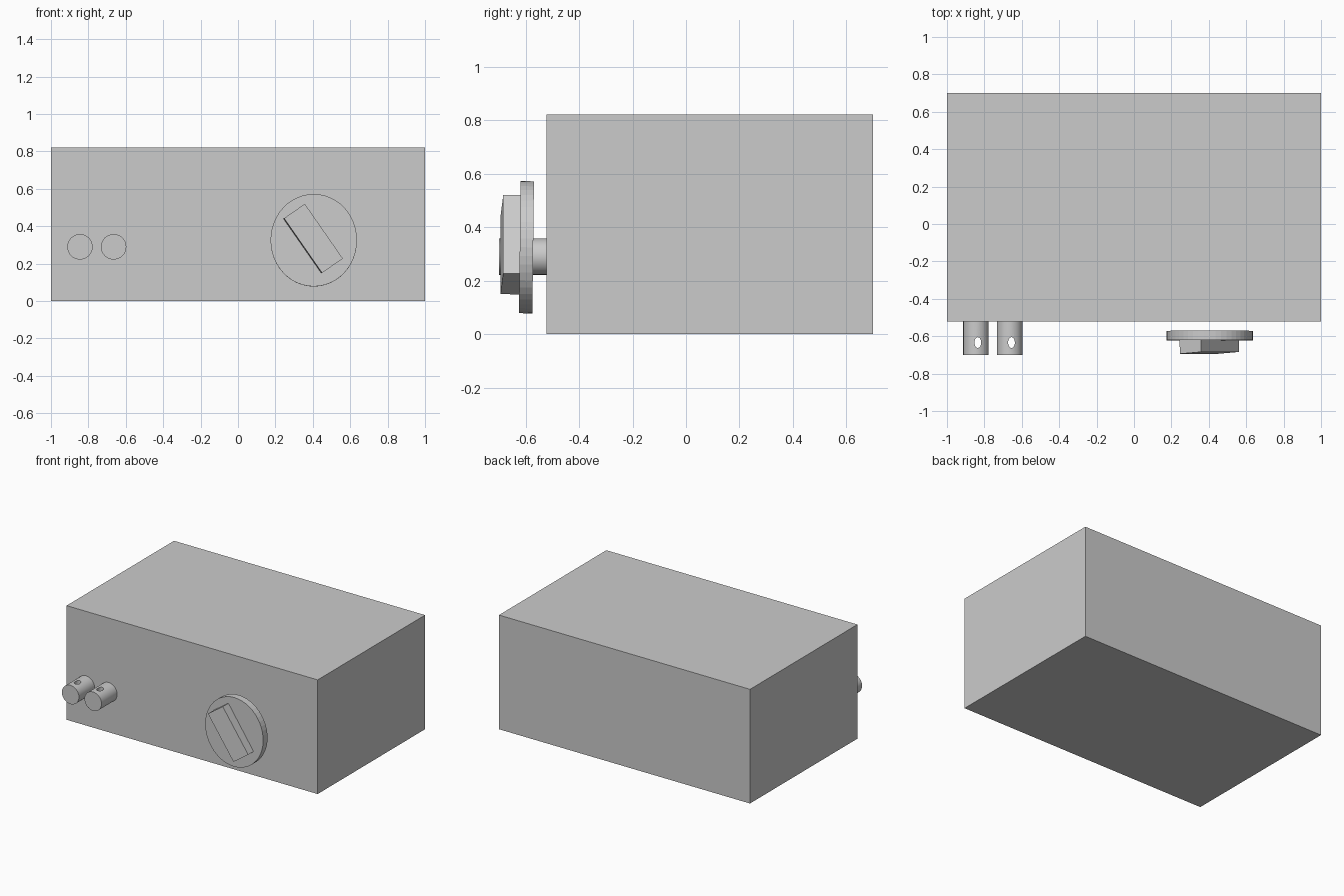
import bpy, math
from mathutils import Matrix

if "Cube" in bpy.data.objects:
    bpy.data.objects.remove(bpy.data.objects["Cube"])


def cylinder(name, loc, radius, depth, axis='Y', segments=32, stretch=1.0, tilt=0.0):
    rot = (math.radians(90) + tilt, 0, 0) if axis == 'Y' else (0, 0, 0)
    bpy.ops.mesh.primitive_cylinder_add(vertices=segments, radius=radius, depth=depth,
                                        location=loc, rotation=rot)
    ob = bpy.context.object
    ob.name = name
    ob.scale.y = stretch
    return ob


# Case
bpy.ops.mesh.primitive_cube_add(size=1, location=(0, 0.089, 0.411))
case = bpy.context.object
case.name = "case"
case.scale = (2, 1.222, 0.822)

# Terminal posts with a vertical wire hole through each
for side, x in (("left", -0.845), ("right", -0.665)):
    post = cylinder(f"terminal_{side}", (x, -0.605, 0.29), 0.068, 0.19)
    hole = cylinder(f"hole_cutter_{side}", (x + 0.01, -0.634, 0.29), 0.018, 0.4,
                    axis='Z', segments=24, stretch=1.6)
    cut = post.modifiers.new("wire_hole", 'BOOLEAN')
    cut.operation = 'DIFFERENCE'
    cut.solver = 'EXACT'
    cut.object = hole
    bpy.context.view_layer.objects.active = post
    bpy.ops.object.modifier_apply(modifier=cut.name)
    bpy.data.objects.remove(hole, do_unlink=True)
    bpy.ops.object.select_all(action='DESELECT')
    post.select_set(True)
    bpy.ops.object.shade_smooth_by_angle(angle=math.radians(30))

# Dial plate, slightly oval and tilted, standing off the case
cylinder("dial_plate", (0.405, -0.597, 0.325), 0.231, 0.05, segments=48,
         stretch=1.07, tilt=math.radians(-0.7))

# Dial grip: a slanted bar whose front face slopes across its width
bpy.ops.mesh.primitive_cube_add(size=1)
grip = bpy.context.object
grip.name = "dial_grip"
grip.data.transform(Matrix.Diagonal((0.135, 0.076, 0.356, 1)))
for v in grip.data.vertices:
    if v.co.y < 0:
        v.co.y += 0.005 if v.co.x > 0 else -0.005
    elif v.co.x < 0:
        v.co.x -= 0.005
grip.location = (0.4035, -0.651, 0.335)
grip.rotation_euler = (0, math.radians(-34.8), 0)
